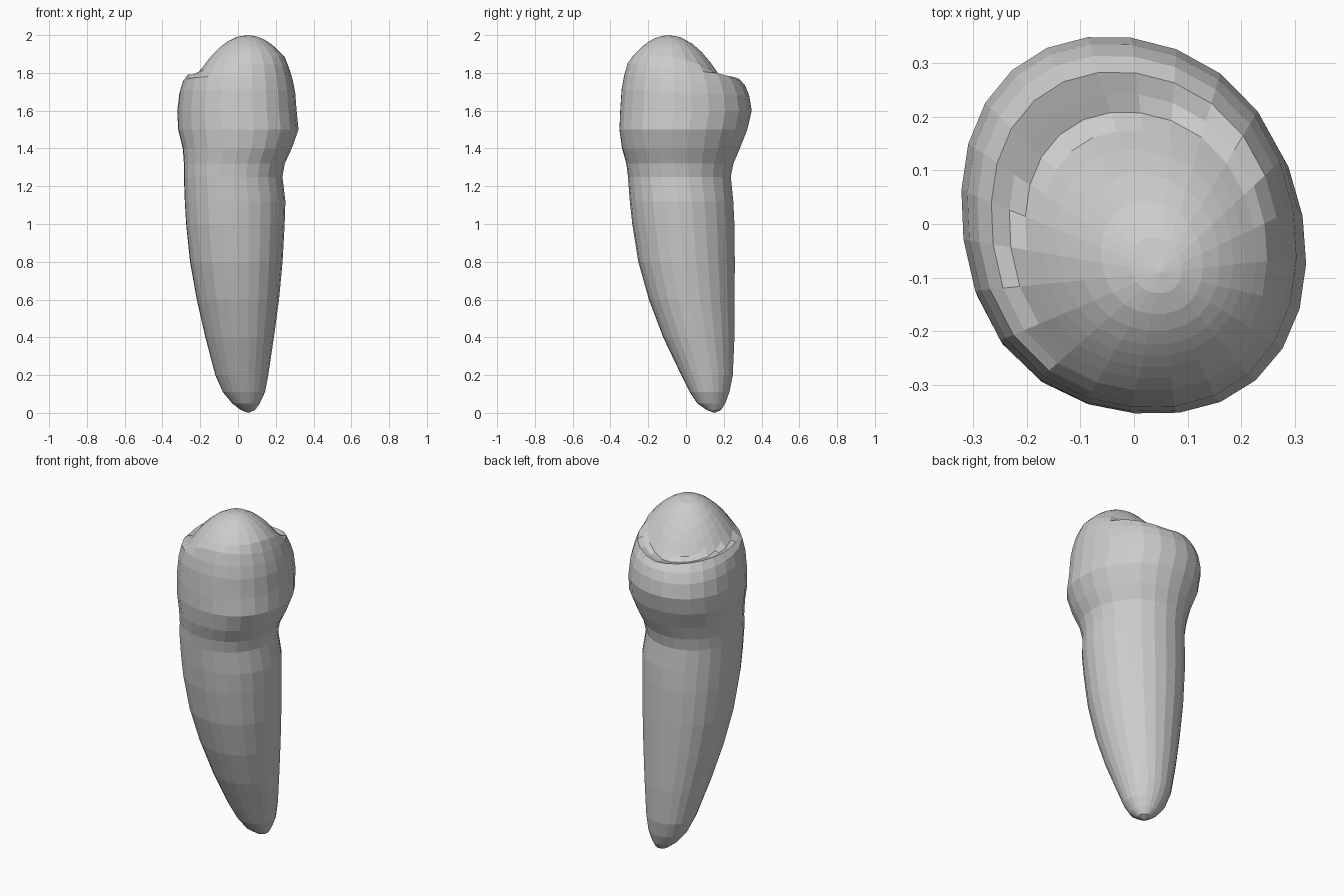
import bpy, bmesh, math

if "Cube" in bpy.data.objects:
    bpy.data.objects.remove(bpy.data.objects["Cube"])

SIDES = 24
CUSP = (0.05, -0.09)

# Each section: z, min x, max x, min y, max y
ROOT = [
    (0.015, 0.015, 0.09, 0.11, 0.185), (0.05, -0.03, 0.115, 0.06, 0.208),
    (0.11, -0.08, 0.143, 0.02, 0.23), (0.20, -0.12, 0.16, -0.025, 0.248),
    (0.40, -0.172, 0.19, -0.12, 0.257), (0.60, -0.217, 0.217, -0.195, 0.258),
    (0.80, -0.252, 0.236, -0.25, 0.259), (1.00, -0.272, 0.247, -0.281, 0.257),
    (1.12, -0.279, 0.251, -0.294, 0.251), (1.25, -0.284, 0.235, -0.304, 0.238)]
CROWN = [
    ROOT[-1], (1.32, -0.284, 0.247, -0.313, 0.252),
    (1.40, -0.29, 0.284, -0.336, 0.286), (1.50, -0.315, 0.319, -0.351, 0.325),
    (1.60, -0.319, 0.309, -0.347, 0.348)]


def section(z, x0, x1, y0, y1):
    """Skewed oval cross-section with a fuller front-left corner."""
    grow = max(0, min(1, (z - 1.2) / 0.3))
    skew = 0.07 + 0.11 * grow
    pts = []
    for i in range(SIDES):
        t = 2 * math.pi * i / SIDES
        u = t - skew / 2
        full = 1 + 0.10 * min(1, z) * max(0, math.cos(u - 1.25 * math.pi)) ** 6
        full += 0.06 * grow * max(0, math.cos(u - 0.25 * math.pi)) ** 6
        pts.append(((x0 + x1) / 2 + (x1 - x0) / 2 * math.cos(t) * full,
                    (y0 + y1) / 2 + (y1 - y0) / 2 * math.sin(t - skew) * full, z))
    return pts


def biting_height(x, y, s):
    """Main cusp, low ridge around the rim and a shallow valley between them."""
    back = max(0, min(1, (y + 0.35) / 0.7))
    wall = 1.6 + (0.66 - 0.2 * back) * math.sqrt(1 - s)
    cusp = 2.0 - 3.0 * ((x - CUSP[0]) ** 2 + (y - CUSP[1]) ** 2)
    side = min(1, abs(x) / 0.25)
    ridge = 1.76 + 0.03 * side - 0.15 * max(0, 0.84 - s)
    ridge += 0.08 * max(0, min(1, x / 0.25)) * max(0, min(1, (0.25 - y) / 0.2))
    # soft blend in the valley
    top = (cusp + ridge + math.hypot(cusp - ridge, 0.015)) / 2
    return min(wall, top)


def loft(name, rings, start=None, end=None):
    bm = bmesh.new()
    loops = [[bm.verts.new(p) for p in r] for r in rings]
    for a, b in zip(loops, loops[1:]):
        for i in range(SIDES):
            j = (i + 1) % SIDES
            bm.faces.new((a[i], a[j], b[j], b[i]))
    for tip, loop in ((start, loops[0]), (end, loops[-1])):
        if tip:
            v = bm.verts.new(tip)
            for i in range(SIDES):
                bm.faces.new((loop[i], loop[(i + 1) % SIDES], v))
    bmesh.ops.recalc_face_normals(bm, faces=bm.faces)
    mesh = bpy.data.meshes.new(name)
    bm.to_mesh(mesh)
    bm.free()
    ob = bpy.data.objects.new(name, mesh)
    bpy.context.collection.objects.link(ob)
    return ob


# Tapering root leaning to the back
loft("root", [section(*r) for r in ROOT], start=(0.055, 0.15, 0))

# Crown: bulging sides, then shrinking rings over the biting surface
rings = [section(*r) for r in CROWN]
rim = rings[-1]
for s in (0.97, 0.92, 0.85, 0.76, 0.68, 0.6, 0.52, 0.42, 0.3, 0.15):
    ring = []
    for px, py, _ in rim:
        x = px * s + CUSP[0] * (1 - s)
        y = py * s + CUSP[1] * (1 - s)
        ring.append((x, y, biting_height(x, y, s)))
    rings.append(ring)
loft("crown", rings, end=(CUSP[0], CUSP[1], 2.0))
